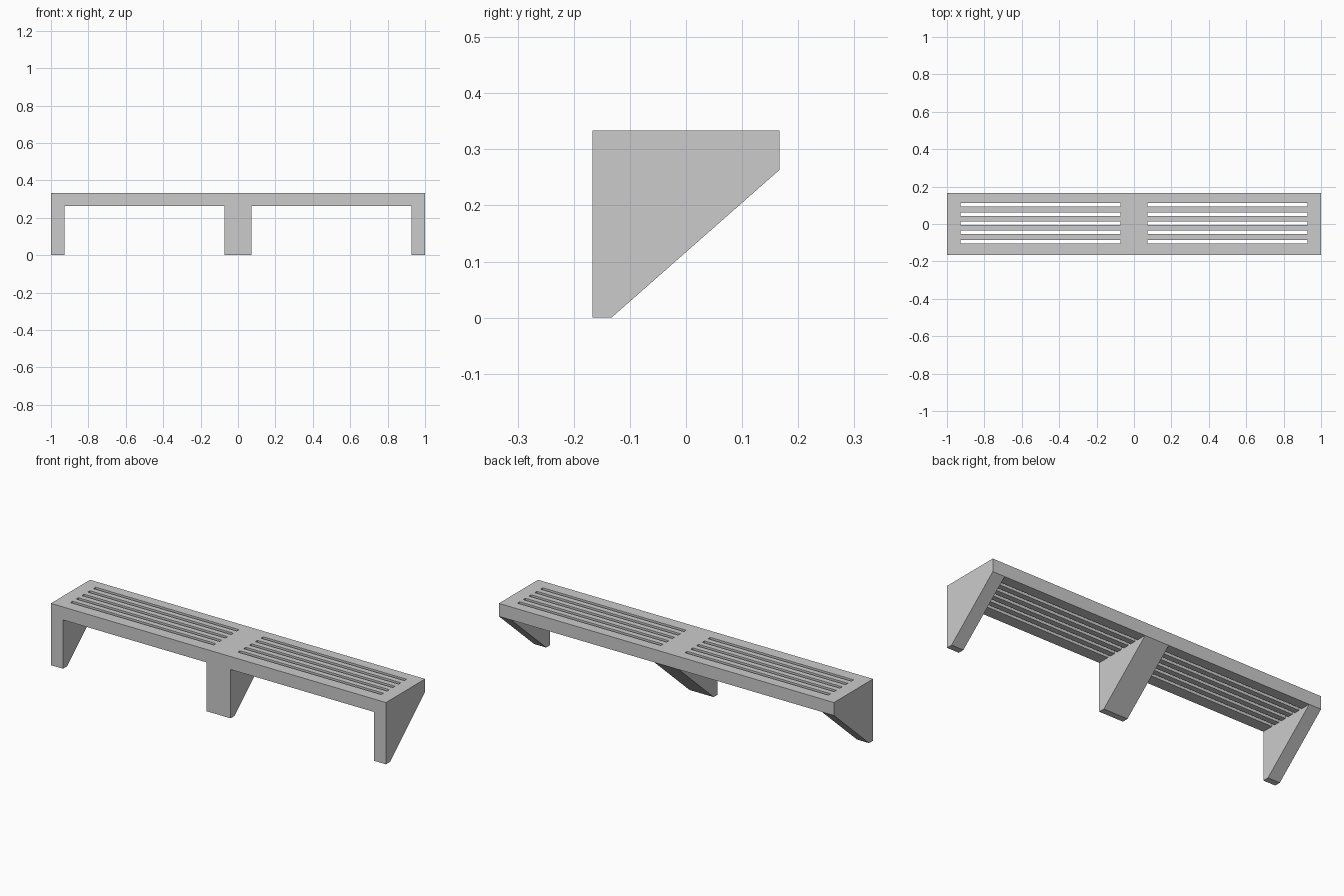
import bpy, bmesh

if "Cube" in bpy.data.objects:
    bpy.data.objects.remove(bpy.data.objects["Cube"])

HALF_L, HALF_D = 1.0, 0.1667      # half length and half depth
TOP, UNDER = 0.3335, 0.2635       # seat top and underside heights
BAY_IN, BAY_OUT = 0.072, 0.928    # slotted bay between supports
SLOT_W, PITCH, SLOT_Y = 0.019, 0.0492, 0.004


def add_rect(curve, x0, x1, y0, y1):
    spline = curve.splines.new('POLY')
    spline.points.add(3)
    for p, (x, y) in zip(spline.points, [(x0, y0), (x1, y0), (x1, y1), (x0, y1)]):
        p.co = (x, y, 0, 1)
    spline.use_cyclic_u = True


def support(name, x0, x1):
    # tapered side profile, open where it meets the seat
    profile = [(HALF_D, UNDER), (-0.133, 0), (-HALF_D, 0), (-HALF_D, UNDER)]
    bm = bmesh.new()
    a = [bm.verts.new((x0, y, z)) for y, z in profile]
    b = [bm.verts.new((x1, y, z)) for y, z in profile]
    bm.faces.new(a)
    bm.faces.new(b[::-1])
    for i in range(3):
        bm.faces.new((a[i], b[i], b[i + 1], a[i + 1]))
    # close temporarily so normals are reliably outward, then open again
    lid = bm.faces.new((a[3], b[3], b[0], a[0]))
    bmesh.ops.recalc_face_normals(bm, faces=bm.faces[:])
    bmesh.ops.delete(bm, geom=[lid], context='FACES_ONLY')
    mesh = bpy.data.meshes.new(name)
    bm.to_mesh(mesh)
    bm.free()
    bpy.context.collection.objects.link(bpy.data.objects.new(name, mesh))


# seat: filled outline with five slots in each bay
curve = bpy.data.curves.new("seat", 'CURVE')
curve.dimensions = '2D'
curve.fill_mode = 'BOTH'
curve.extrude = (TOP - UNDER) / 2
add_rect(curve, -HALF_L, HALF_L, -HALF_D, HALF_D)
for x0, x1 in ((-BAY_OUT, -BAY_IN), (BAY_IN, BAY_OUT)):
    for i in range(-2, 3):
        y = SLOT_Y + i * PITCH
        add_rect(curve, x0, x1, y - SLOT_W / 2, y + SLOT_W / 2)
seat = bpy.data.objects.new("seat", curve)
seat.location.z = (TOP + UNDER) / 2
bpy.context.collection.objects.link(seat)
bpy.context.view_layer.objects.active = seat
seat.select_set(True)
bpy.ops.object.convert(target='MESH')

# merge the curve's separate caps and walls into one flat-shaded solid
seat = bpy.context.view_layer.objects.active
bm = bmesh.new()
bm.from_mesh(seat.data)
bmesh.ops.remove_doubles(bm, verts=bm.verts[:], dist=1e-5)
bmesh.ops.recalc_face_normals(bm, faces=bm.faces[:])
for f in bm.faces:
    f.smooth = False
bm.to_mesh(seat.data)
bm.free()

# wide centre support and two narrow end supports
support("left_support", -HALF_L, -BAY_OUT)
support("centre_support", -BAY_IN, BAY_IN)
support("right_support", BAY_OUT, HALF_L)
